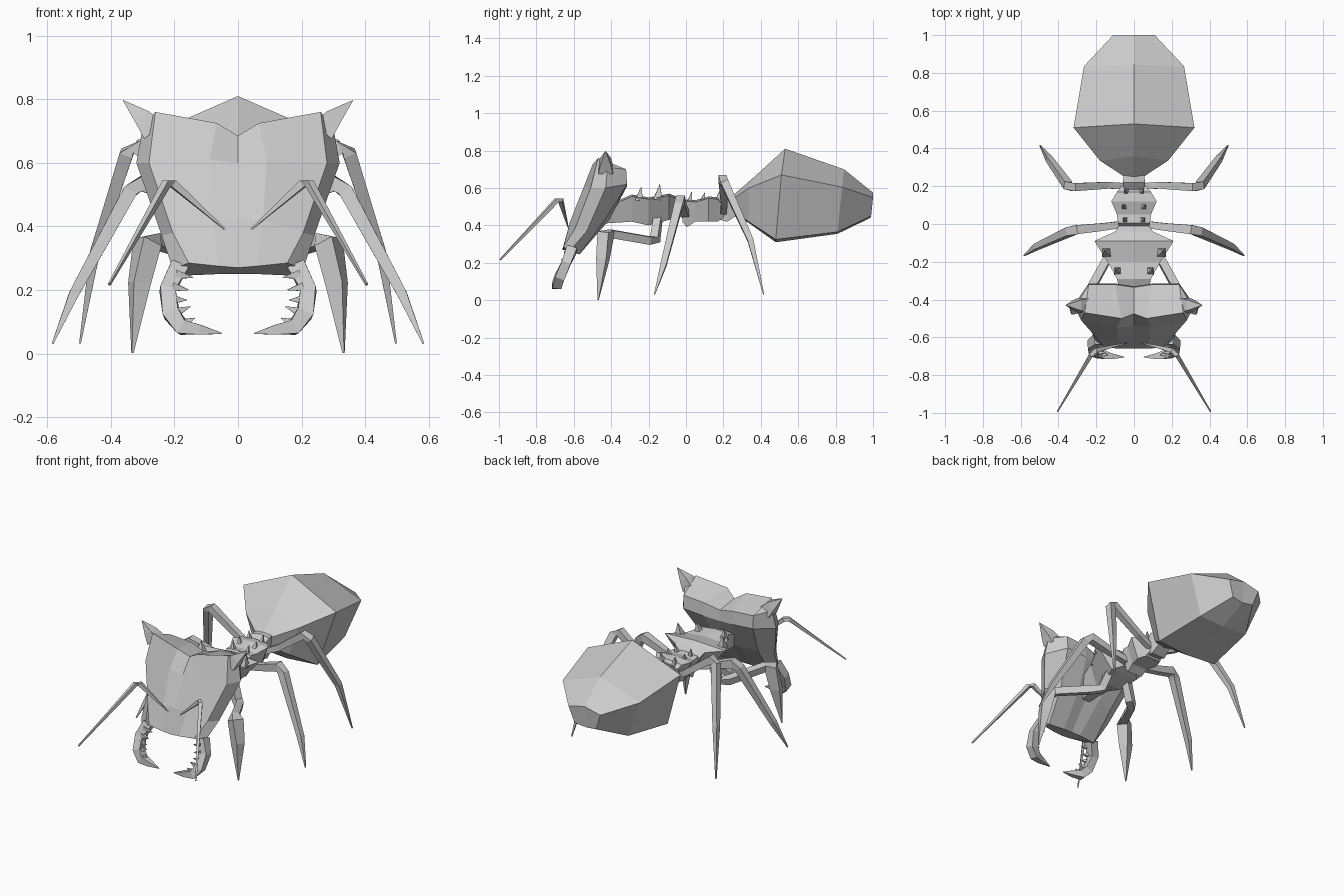
import bpy, bmesh
from mathutils import Vector

grey = bpy.data.materials.new("shell_grey")
grey.diffuse_color = (0.6, 0.6, 0.6, 1)


def finish(bm, name):
    bmesh.ops.remove_doubles(bm, verts=bm.verts, dist=0.0005)
    bmesh.ops.recalc_face_normals(bm, faces=bm.faces)
    mesh = bpy.data.meshes.new(name)
    bm.to_mesh(mesh)
    bm.free()
    mesh.materials.append(grey)
    obj = bpy.data.objects.new(name, mesh)
    bpy.context.collection.objects.link(obj)
    return obj


def body(name, rings):
    """Loft right-hand half outlines, mirrored across x = 0, with capped ends."""
    bm = bmesh.new()
    n = len(rings[0])
    for s in (1, -1):
        v = [[bm.verts.new((s * x, y, z)) for x, y, z in r] for r in rings]
        for a, b in zip(v, v[1:]):
            for i in range(n - 1):
                bm.faces.new((a[i], a[i + 1], b[i + 1], b[i]))
        for r in (v[0], v[-1]):
            for i in range(n // 2):
                j = n - 1 - i
                if j - i > 1:
                    bm.faces.new([r[k] for k in dict.fromkeys((i, i + 1, j - 1, j))])
    return finish(bm, name)


def limb(name, path, ref=(0, 1, 0), sides=4, flat=1.0):
    """Tapered tube through (x, y, z, radius) points, made on both sides."""
    import math
    pts = [Vector(p[:3]) for p in path]
    for s, label in ((1, "right"), (-1, "left")):
        bm = bmesh.new()
        rings = []
        for i, p in enumerate(pts):
            d = (pts[min(i + 1, len(pts) - 1)] - pts[max(i - 1, 0)]).normalized()
            u = d.cross(Vector(ref)).normalized()
            w = d.cross(u)
            ring = []
            for k in range(sides):
                a = 2 * math.pi * (k + 0.5) / sides
                q = p + path[i][3] * (u * math.cos(a) + w * math.sin(a) * flat)
                ring.append(bm.verts.new((s * q.x, q.y, q.z)))
            rings.append(ring)
        for a, b in zip(rings, rings[1:]):
            for k in range(sides):
                m = (k + 1) % sides
                bm.faces.new((a[k], a[m], b[m], b[k]))
        bm.faces.new(rings[0])
        bm.faces.new(rings[-1])
        finish(bm, f"{name}_{label}")


# Abdomen: top ridge, upper side, lower side, belly
body("abdomen", [
    [(0, .25, .56), (.05, .25, .54), (.04, .26, .47), (0, .26, .46)],
    [(0, .36, .655), (.18, .335, .60), (.12, .335, .42), (0, .34, .41)],
    [(0, .53, .81), (.32, .51, .67), (.21, .48, .325), (0, .48, .31)],
    [(0, .845, .70), (.265, .835, .605), (.17, .81, .365), (0, .81, .355)],
    [(0, 1.0, .575), (.11, 1.0, .55), (.075, .99, .45), (0, .985, .44)]])

# Head: broad slanted shield with a notched crown
body("head", [
    [(0, -.475, .685), (.066, -.50, .725), (.26, -.47, .76), (.30, -.42, .71),
     (.24, -.32, .70), (.1, -.32, .69), (0, -.335, .665)],
    [(0, -.54, .60), (.09, -.545, .61), (.28, -.51, .60), (.32, -.43, .60),
     (.24, -.315, .62), (.1, -.315, .61), (0, -.33, .60)],
    [(0, -.62, .42), (.08, -.62, .42), (.205, -.595, .38), (.24, -.53, .37),
     (.19, -.44, .42), (.08, -.41, .43), (0, -.43, .43)],
    [(0, -.66, .27), (.06, -.66, .275), (.155, -.655, .285), (.205, -.62, .265),
     (.17, -.57, .245), (.06, -.565, .25), (0, -.565, .25)]])


def section(y, w, top, bottom, narrow=.45):
    return [(0, y, top), (w, y, top - .01), (w * narrow, y, bottom), (0, y, bottom)]


# Thorax, waist and the stalk that joins the abdomen
body("front_thorax", [
    section(-.44, .06, .50, .41), section(-.29, .09, .565, .42),
    section(-.20, .14, .55, .40), section(-.09, .21, .57, .43),
    section(-.04, .10, .55, .45), section(.0, .075, .51, .43)])
body("rear_thorax", [
    section(-.02, .075, .51, .42, .6), section(.005, .085, .54, .39, .6),
    section(.05, .09, .535, .42, .6), section(.12, .12, .555, .42, .6),
    section(.17, .09, .55, .42, .6), section(.21, .055, .50, .45, .8)])
body("stalk", [
    section(.18, .05, .53, .43, .8), section(.22, .06, .56, .42, .8),
    section(.28, .05, .56, .46, .8)])

# Spines along the back
for i, (x, y, z, r, h) in enumerate((
        (.145, -.15, .55, .034, .07), (.085, -.25, .545, .03, .06),
        (.045, .02, .53, .02, .05), (.05, .09, .54, .02, .035),
        (.04, .17, .54, .02, .045))):
    limb(f"back_spine_{i + 1}", [(x, y, z - .01, r), (x + .01, y + .01, z + h, .001)])

# Crown horns
limb("horn", [(.265, -.43, .70, .055), (.30, -.43, .742, .04), (.362, -.43, .797, .001)])

# Feelers
limb("feeler", [(.04, -.63, .39, .003), (.205, -.67, .535, .017),
                (.225, -.69, .535, .016), (.405, -.993, .217, .005)], ref=(0, 0, 1))

# Hooked jaws and their teeth
limb("jaw", [(.185, -.61, .275, .04), (.222, -.64, .20, .034), (.21, -.675, .125, .036),
             (.175, -.69, .082, .033), (.12, -.70, .075, .022), (.05, -.705, .063, .002)])
for i, (x, z, tx, tz) in enumerate((
        (.195, .25, .14, .238), (.205, .21, .155, .20), (.205, .17, .16, .168),
        (.195, .13, .148, .148), (.17, .095, .135, .112))):
    y = -.645 - (.23 - z) * .33
    limb(f"jaw_tooth_{i + 1}", [(x, y, z, .02), (tx, y - .005, tz, .001)])

# Three pairs of legs
limb("front_leg", [(.07, -.15, .44, .03), (.11, -.165, .325, .032), (.15, -.20, .32, .03),
                   (.26, -.40, .355, .03), (.285, -.43, .35, .048),
                   (.31, -.445, .22, .04), (.332, -.47, .002, .004)], ref=(.2, 0, 1))
limb("middle_leg", [(.05, 0, .46, .025), (.16, -.015, .49, .028), (.305, -.03, .535, .034),
                    (.34, -.04, .51, .032), (.515, -.12, .19, .022), (.583, -.168, .032, .004)])
limb("hind_leg", [(.04, .20, .47, .022), (.14, .205, .52, .025), (.32, .195, .65, .03),
                  (.35, .205, .63, .03), (.45, .345, .32, .022), (.497, .415, .032, .004)])
